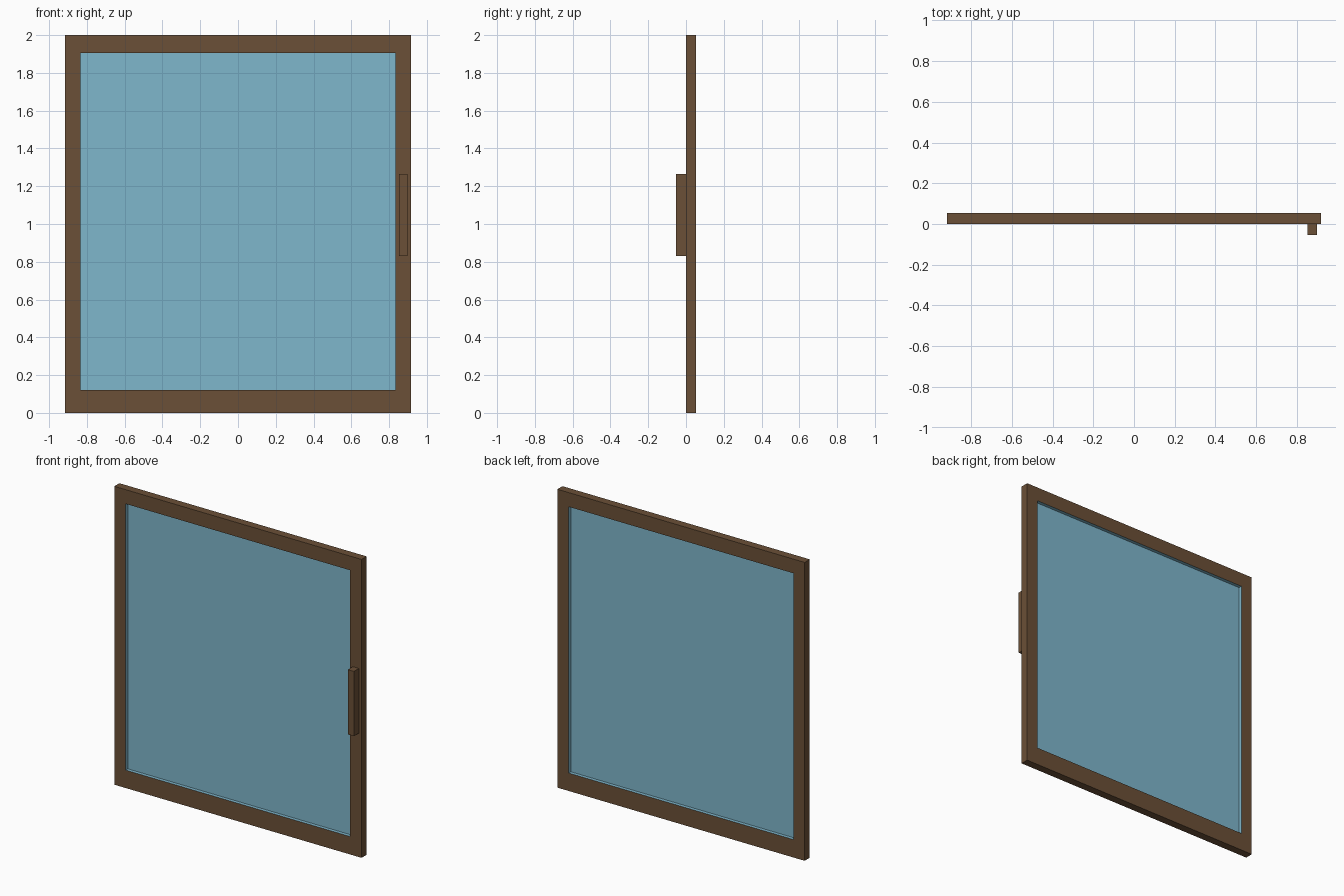
import bpy, bmesh

if "Cube" in bpy.data.objects:
    bpy.data.objects.remove(bpy.data.objects["Cube"])


def material(name, rgb):
    m = bpy.data.materials.new(name)
    m.diffuse_color = (*rgb, 1)
    m.use_nodes = True
    m.node_tree.nodes["Principled BSDF"].inputs["Base Color"].default_value = m.diffuse_color
    return m


brown = material("brown wood", (0.147, 0.080, 0.038))
blue = material("blue glass", (0.212, 0.474, 0.604))


def add_object(name, bm, mats):
    bmesh.ops.recalc_face_normals(bm, faces=bm.faces)
    me = bpy.data.meshes.new(name)
    bm.to_mesh(me)
    bm.free()
    for m in mats:
        me.materials.append(m)
    ob = bpy.data.objects.new(name, me)
    bpy.context.collection.objects.link(ob)
    return ob


def box(name, x, y, z, mat):
    bm = bmesh.new()
    bmesh.ops.create_cube(bm, size=1)
    for v in bm.verts:
        v.co = [(r[0] + r[1]) / 2 + c * (r[1] - r[0]) for c, r in zip(v.co, (x, y, z))]
    return add_object(name, bm, [mat])


X, Y0, Y1 = 0.917, -0.001, 0.053      # outer half width, front and back planes
XI, Z0, Z1 = 0.833, 0.12, 1.905       # glazed opening

# Window frame: four loops of four corners; the inner reveals take the glass colour
bm = bmesh.new()


def loop(x, z0, z1, y):
    return [bm.verts.new((px, y, pz)) for px, pz in ((-x, z0), (x, z0), (x, z1), (-x, z1))]


rings = [loop(X, 0, 2, Y0), loop(X, 0, 2, Y1), loop(XI, Z0, Z1, Y1), loop(XI, Z0, Z1, Y0)]
for r in range(4):
    a, b = rings[r], rings[(r + 1) % 4]
    for i in range(4):
        j = (i + 1) % 4
        f = bm.faces.new((a[i], a[j], b[j], b[i]))
        f.material_index = 1 if r == 2 else 0
add_object("window_frame", bm, [brown, blue])

# Glass pane, set in the middle of the frame depth
box("glass_pane", (-XI, XI), (0.022, 0.030), (Z0, Z1), blue)

# Pull handle on the front of the right stile
box("handle", (0.852, 0.897), (-0.053, Y0), (0.83, 1.264), brown)
